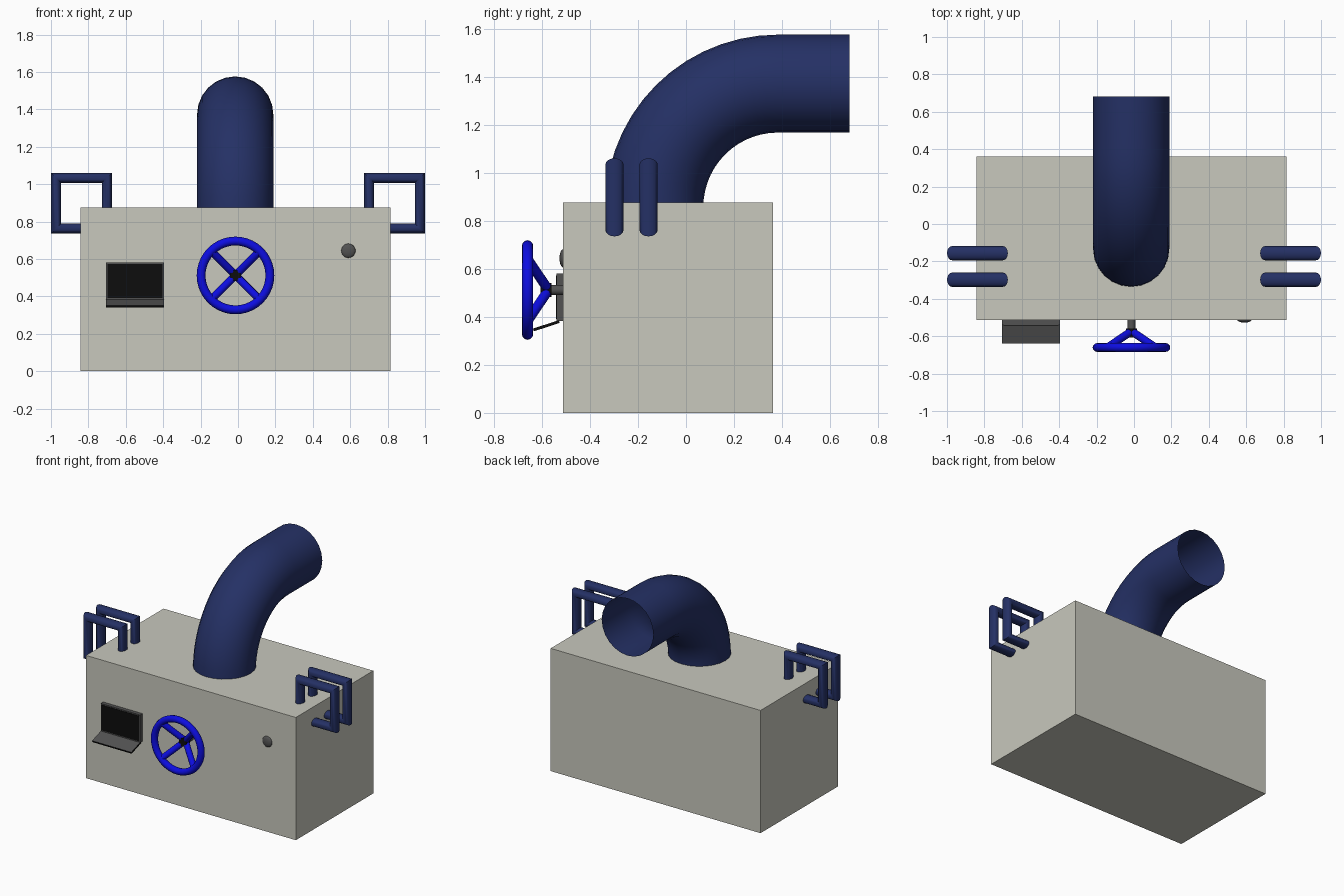
import bpy, bmesh, math
from mathutils import Vector

if "Cube" in bpy.data.objects:
    bpy.data.objects.remove(bpy.data.objects["Cube"])


def material(name, rgb):
    m = bpy.data.materials.new(name)
    m.diffuse_color = (*rgb, 1)
    m.use_nodes = True
    m.node_tree.nodes["Principled BSDF"].inputs["Base Color"].default_value = m.diffuse_color
    return m


STONE = material("warm_grey", (0.58, 0.58, 0.51))
NAVY = material("navy", (0.018, 0.03, 0.13))
BLUE = material("bright_blue", (0.004, 0.004, 0.75))
GREY = material("dark_grey", (0.085, 0.085, 0.085))
BLACK = material("black", (0.004, 0.004, 0.004))


def finish(name, mat, smooth=True):
    o = bpy.context.object
    o.name = o.data.name = name
    o.data.materials.append(mat)
    if smooth:
        bpy.ops.object.shade_smooth_by_angle(angle=math.radians(40))
    return o


def box(name, mat, lo, hi):
    lo, hi = Vector(lo), Vector(hi)
    bpy.ops.mesh.primitive_cube_add(size=1, location=(lo + hi) / 2)
    o = finish(name, mat, False)
    o.scale = hi - lo
    return o


def rod(name, mat, a, b, r, sides=16):
    a, b = Vector(a), Vector(b)
    d = b - a
    bpy.ops.mesh.primitive_cylinder_add(
        vertices=sides, radius=r, depth=d.length, location=(a + b) / 2,
        rotation=d.to_track_quat('Z', 'Y').to_euler())
    return finish(name, mat)


# Main body
box("body", STONE, (-0.842, -0.512, 0), (0.815, 0.362, 0.876))

# Open bent pipe: quarter bend, then a straight end
PX, PY, R, BEND, Z0, END = -0.015, -0.132, 0.204, 0.515, 0.857, 0.681
SIDES, STEPS = 24, 14
stations = []
for i in range(STEPS + 1):
    t = math.pi / 2 * i / STEPS
    stations.append((PY + BEND * (1 - math.cos(t)), Z0 + BEND * math.sin(t), t))
stations.append((END, Z0 + BEND, math.pi / 2))
bm = bmesh.new()
rings = []
for y, z, t in stations:
    ring = []
    for k in range(SIDES):
        a = 2 * math.pi * k / SIDES
        s = R * math.sin(a)
        ring.append(bm.verts.new((PX + R * math.cos(a), y + s * math.cos(t), z - s * math.sin(t))))
    rings.append(ring)
for r0, r1 in zip(rings, rings[1:]):
    for k in range(SIDES):
        n = (k + 1) % SIDES
        bm.faces.new((r0[k], r0[n], r1[n], r1[k]))
mesh = bpy.data.meshes.new("pipe")
bm.to_mesh(mesh)
bm.free()
pipe = bpy.data.objects.new("pipe", mesh)
bpy.context.collection.objects.link(pipe)
bpy.ops.object.select_all(action='DESELECT')
pipe.select_set(True)
bpy.context.view_layer.objects.active = pipe
finish("pipe", NAVY)

# Square handles over the upper side edges (four-sided rings)
for side, x in (("left", -0.837), ("right", 0.837)):
    for place, y in (("front", -0.298), ("rear", -0.156)):
        bpy.ops.mesh.primitive_torus_add(
            major_segments=4, minor_segments=16, major_radius=0.192, minor_radius=0.038,
            location=(x, y, 0.898), rotation=(math.pi / 2, math.pi / 4, 0))
        finish(f"handle_{side}_{place}", NAVY)

# Hand wheel: rim, four raked spokes, hub and shaft
WX, WZ, RIM_Y, HUB_Y = -0.0135, 0.512, -0.66, -0.573
bpy.ops.mesh.primitive_torus_add(
    major_segments=40, minor_segments=12, major_radius=0.184, minor_radius=0.0235,
    location=(WX, RIM_Y, WZ), rotation=(math.pi / 2, 0, 0))
finish("wheel_rim", BLUE)
for i in range(4):
    a = math.pi / 4 + i * math.pi / 2
    rod(f"wheel_spoke_{i + 1}", BLUE, (WX, HUB_Y, WZ),
        (WX + 0.182 * math.cos(a), RIM_Y, WZ + 0.182 * math.sin(a)), 0.021, 12)
rod("wheel_hub", BLACK, (WX, -0.56, WZ), (WX, -0.606, WZ), 0.029)
rod("wheel_shaft", GREY, (WX, -0.50, WZ), (WX, -0.565, WZ), 0.021)

# Screen with black display plate
box("screen_case", GREY, (-0.706, -0.539, 0.383), (-0.396, -0.505, 0.580))
box("screen_display", BLACK, (-0.698, -0.542, 0.391), (-0.404, -0.538, 0.572))

# Sloping keyboard: grey on top, black elsewhere
bpy.ops.mesh.primitive_cube_add(size=1, location=(-0.551, -0.582, 0.363),
                                rotation=(math.radians(18), 0, 0))
keys = finish("keyboard", BLACK, False)
keys.scale = (0.31, 0.113, 0.012)
keys.data.materials.append(GREY)
for f in keys.data.polygons:
    f.material_index = 1 if f.normal.z > 0.5 else 0

# Domed button
bpy.ops.mesh.primitive_uv_sphere_add(segments=24, ring_count=12, radius=0.038,
                                     location=(0.59, -0.512, 0.644))
button = finish("button", GREY)
button.scale = (1, 0.4, 1)
